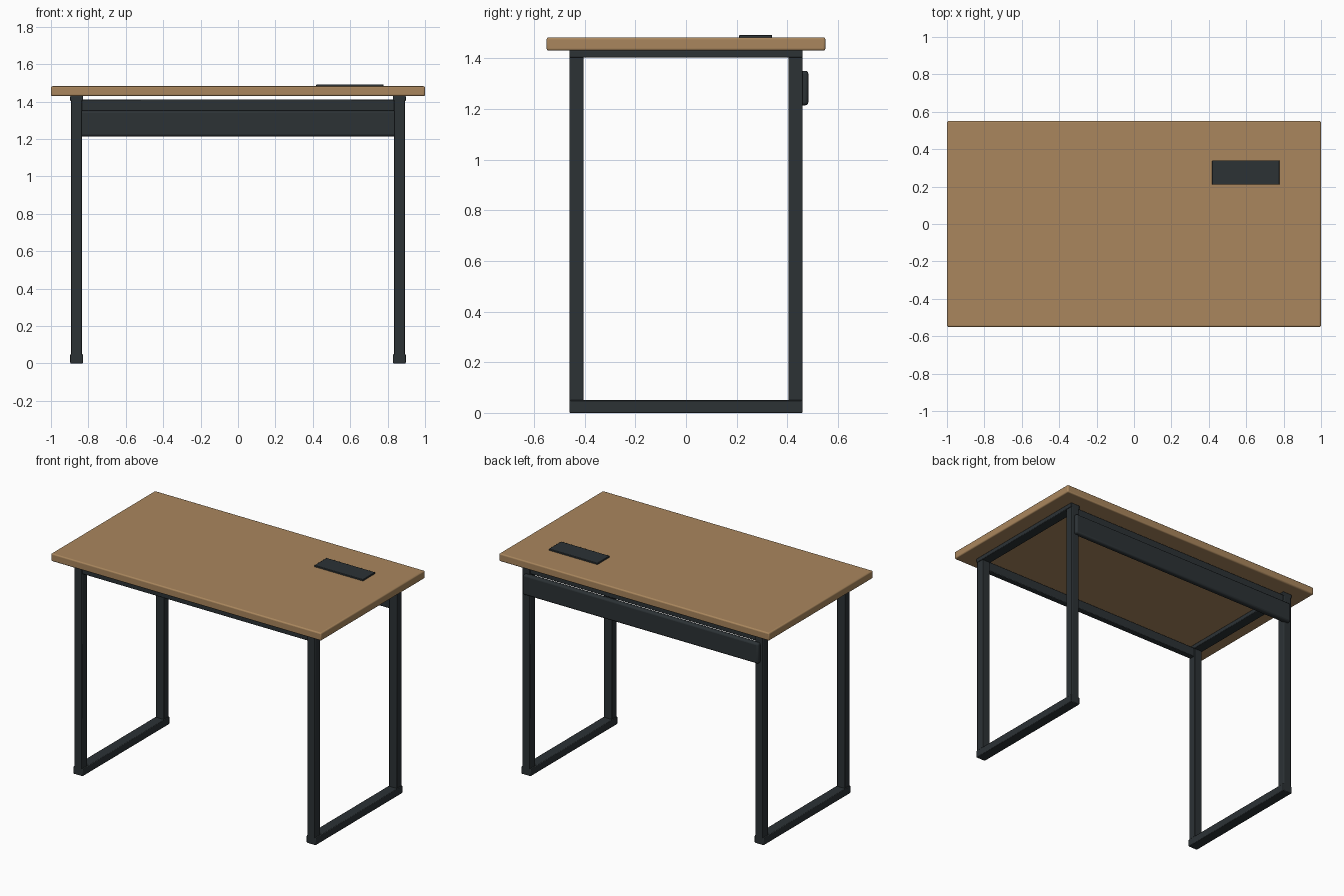
import bpy, math

if "Cube" in bpy.data.objects:
    bpy.data.objects.remove(bpy.data.objects["Cube"])


def box(name, x, y, z, mat, bevel=0.004, segments=2):
    """Bevelled box from (min, max) ranges."""
    bpy.ops.mesh.primitive_cube_add(size=1)
    ob = bpy.context.object
    ob.name = name
    ob.location = [(r[0] + r[1]) / 2 for r in (x, y, z)]
    ob.scale = [r[1] - r[0] for r in (x, y, z)]
    bpy.ops.object.transform_apply(location=False, rotation=False, scale=True)
    mod = ob.modifiers.new("Bevel", "BEVEL")
    mod.width = bevel
    mod.segments = segments
    ob.data.materials.append(mat)
    bpy.ops.object.shade_smooth_by_angle(angle=math.radians(35))
    return ob


def material(name, color):
    m = bpy.data.materials.new(name)
    m.diffuse_color = color
    m.use_nodes = True
    m.node_tree.nodes["Principled BSDF"].inputs["Base Color"].default_value = m.diffuse_color
    return m


wood = material("wood", (0.40, 0.24, 0.11, 1))
metal = material("dark_metal", (0.025, 0.032, 0.036, 1))

# Tabletop and the inset pad on it
box("tabletop", (-1, 1), (-0.55, 0.55), (1.43, 1.482), wood, 0.008, 3)
box("desk_pad", (0.418, 0.778), (0.21, 0.34), (1.478, 1.492), metal, 0.003)

# Side frames: two legs, a foot rail and a top rail each
for side, s in (("left", -1), ("right", 1)):
    cx = s * 0.863
    leg_x = (cx - 0.029, cx + 0.029)
    rail_x = (cx - 0.034, cx + 0.034)
    for end, ys in (("front", (-0.46, -0.405)), ("back", (0.405, 0.46))):
        box(f"{side}_{end}_leg", leg_x, ys, (0.005, 1.428), metal)
    box(f"{side}_foot_rail", rail_x, (-0.46, 0.46), (0, 0.05), metal)
    box(f"{side}_top_rail", rail_x, (-0.46, 0.46), (1.403, 1.431), metal)

# Long rails joining the frames
for end, s in (("front", -1), ("back", 1)):
    cy = s * 0.432
    box(f"{end}_rail", (-0.84, 0.84), (cy - 0.02, cy + 0.02),
        (1.35, 1.412), metal)

# Cable tray panel behind the back legs
box("back_panel", (-0.872, 0.872), (0.445, 0.483), (1.214, 1.35), metal, 0.012, 3)
